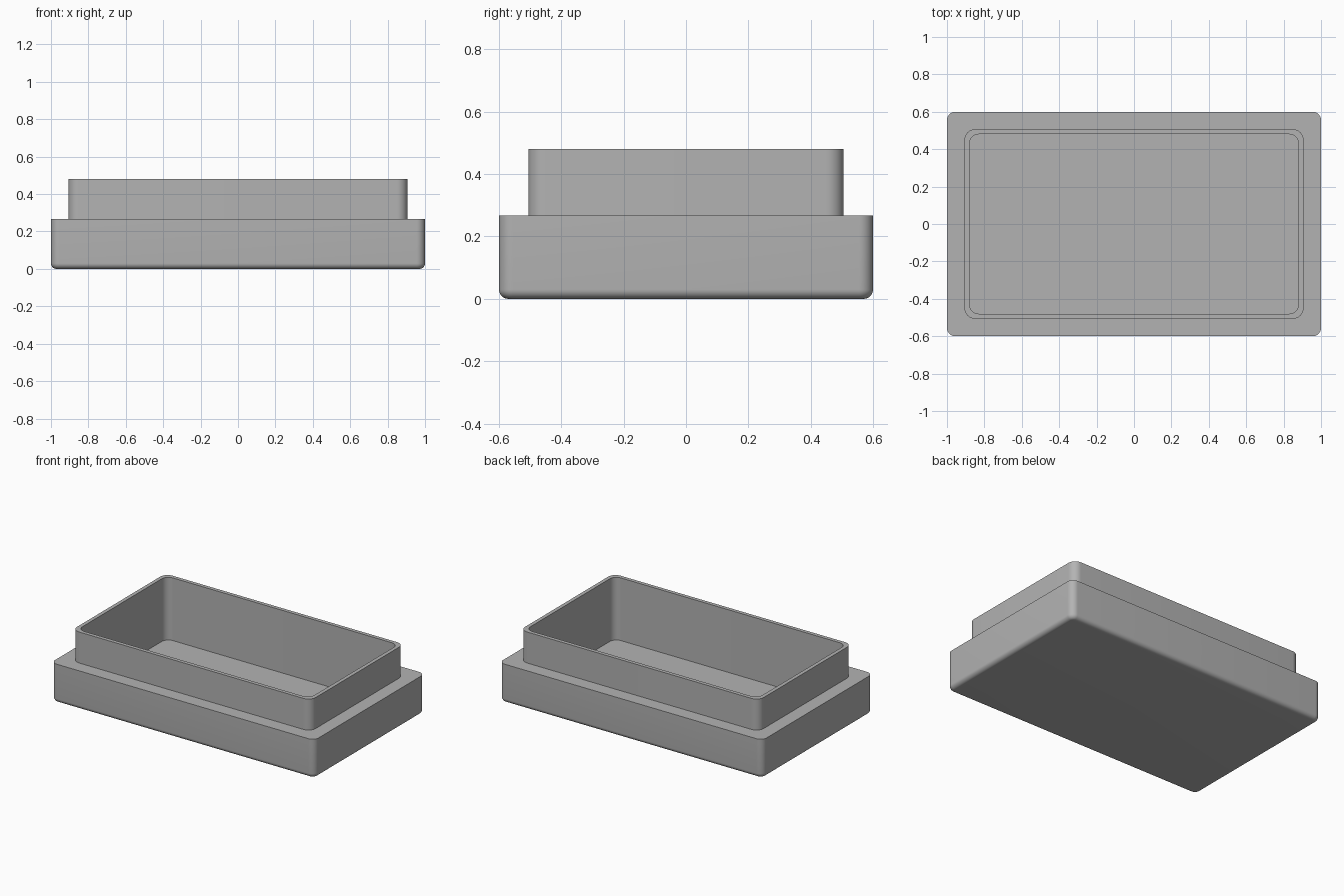
import bpy
import bmesh
from math import sin, cos, pi, radians

STEPS = 10  # segments per rounded corner

cube = bpy.data.objects.get("Cube")
if cube:
    bpy.data.objects.remove(cube, do_unlink=True)


def make_material(name, color):
    mat = bpy.data.materials.new(name)
    mat.use_nodes = True
    mat.diffuse_color = color
    mat.node_tree.nodes["Principled BSDF"].inputs["Base Color"].default_value = color
    return mat


def rounded_loop(bm, half_x, half_y, radius, z):
    """Ring of vertices around a rectangle with rounded corners."""
    ring = []
    for i, (sx, sy) in enumerate([(1, 1), (-1, 1), (-1, -1), (1, -1)]):
        for k in range(STEPS + 1):
            a = (i + k / STEPS) * pi / 2
            ring.append(bm.verts.new((sx * (half_x - radius) + radius * cos(a),
                                      sy * (half_y - radius) + radius * sin(a), z)))
    return ring


def loft(name, sections, material):
    """Skin the rings in order and cap the first and last."""
    bm = bmesh.new()
    rings = [rounded_loop(bm, *s) for s in sections]
    for low, high in zip(rings, rings[1:]):
        n = len(low)
        for i in range(n):
            j = (i + 1) % n
            bm.faces.new((low[i], low[j], high[j], high[i]))
    bm.faces.new(rings[0][::-1])
    bm.faces.new(rings[-1])
    bmesh.ops.recalc_face_normals(bm, faces=bm.faces)
    mesh = bpy.data.meshes.new(name)
    bm.to_mesh(mesh)
    bm.free()
    mesh.materials.append(material)
    obj = bpy.data.objects.new(name, mesh)
    bpy.context.collection.objects.link(obj)
    bpy.ops.object.select_all(action="DESELECT")
    obj.select_set(True)
    bpy.context.view_layer.objects.active = obj
    bpy.ops.object.shade_smooth_by_angle(angle=radians(35))
    return obj


grey = make_material("plain_grey", (0.45, 0.45, 0.45, 1))

# Rounded bottom edge
EDGE, CORNER = 0.03, 0.045
sections = []
for k in range(9):
    a = k / 8 * pi / 2
    inset = EDGE * (1 - sin(a))
    sections.append((1 - inset, 0.6 - inset, CORNER - inset, EDGE * (1 - cos(a))))

# Outer wall, ledge, raised lip, rim and inner cavity
sections += [
    (1, 0.6, CORNER, 0.267),
    (0.906, 0.506, 0.055, 0.267),
    (0.906, 0.506, 0.055, 0.48),
    (0.88, 0.48, 0.05, 0.48),
    (0.88, 0.48, 0.05, 0.05),
]
loft("box_base", sections, grey)
